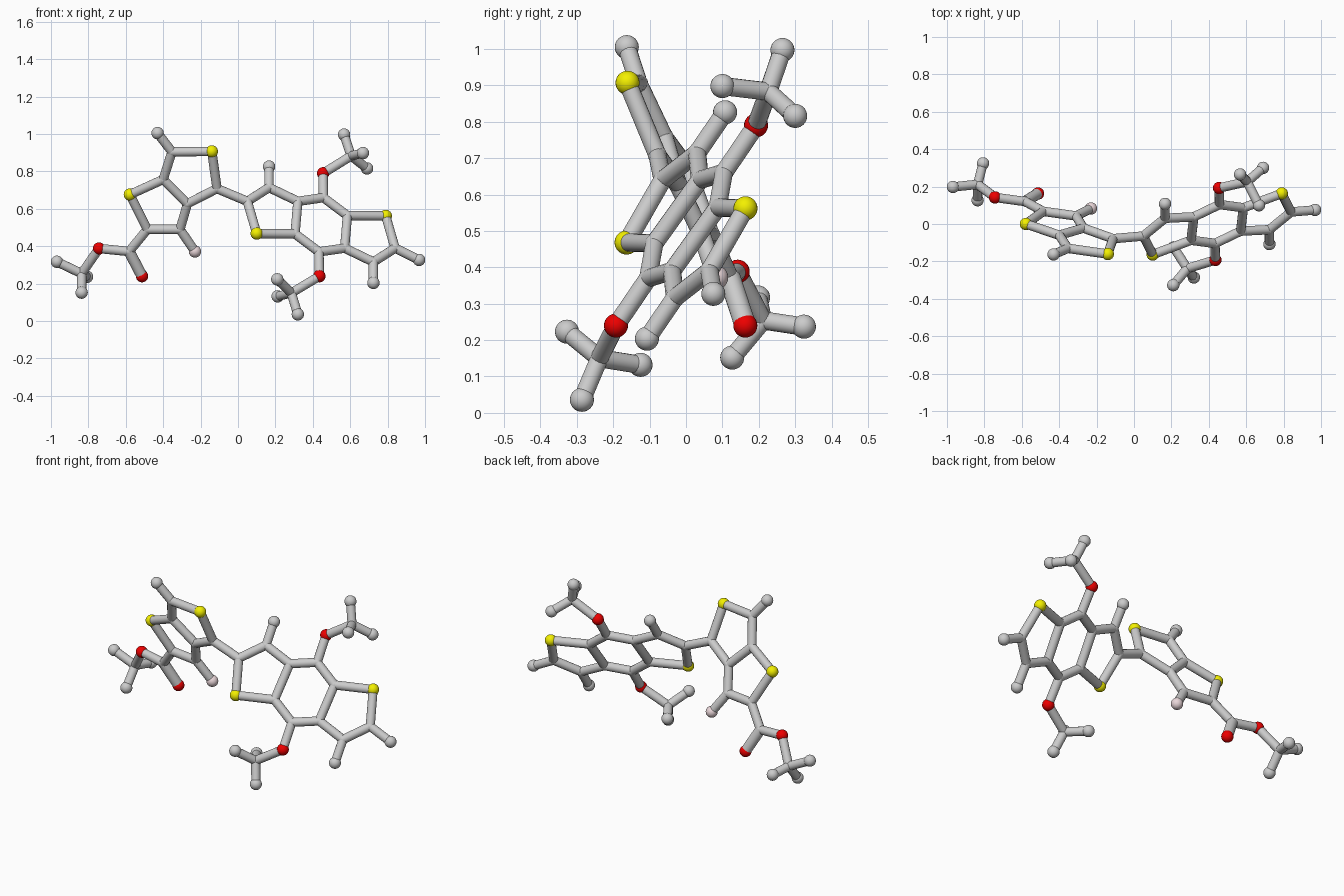
import bpy, bmesh
from mathutils import Vector, Matrix

if "Cube" in bpy.data.objects:
    bpy.data.objects.remove(bpy.data.objects["Cube"])

BALL, STICK = 0.033, 0.025


def material(name, rgb):
    m = bpy.data.materials.new(name)
    m.diffuse_color = (*rgb, 1)
    m.use_nodes = True
    m.node_tree.nodes["Principled BSDF"].inputs["Base Color"].default_value = m.diffuse_color
    return m


YELLOW = material("yellow", (0.9, 0.87, 0.0))
RED = material("red", (0.85, 0.0, 0.0))
PINK = material("pale_pink", (0.82, 0.68, 0.70))


def new_object(name, bm, mat=None):
    for f in bm.faces:
        f.smooth = True
    me = bpy.data.meshes.new(name)
    bm.to_mesh(me)
    bm.free()
    if mat:
        me.materials.append(mat)
    ob = bpy.data.objects.new(name, me)
    bpy.context.collection.objects.link(ob)


def ball(name, p, r=BALL, mat=None):
    bm = bmesh.new()
    bmesh.ops.create_uvsphere(bm, u_segments=24, v_segments=16, radius=r,
                              matrix=Matrix.Translation(p))
    new_object(name, bm, mat)


def stick(name, a, b, r=STICK):
    d = b - a
    bm = bmesh.new()
    rot = d.to_track_quat('Z', 'Y').to_matrix().to_4x4()
    bmesh.ops.create_cone(bm, cap_ends=False, segments=16, radius1=r, radius2=r,
                          depth=d.length, matrix=Matrix.Translation((a + b) / 2) @ rot)
    new_object(name, bm)


atoms = {}


# Each flat ring system lies in a plane, so y follows from x and z
def left_plane(x, z):
    return Vector((x, -0.139 * (x + 0.578) - 0.432 * (z - 0.676), z))


def right_plane(x, z):
    return Vector((x, 0.38 * (x - 0.445) + 0.686 * (z - 0.515), z))


# Left pair of fused five-sided rings
left = dict(end_a=(-0.43, 1.005), c_b=(-0.353, 0.905), sulfur_a=(-0.14, 0.907),
            c_c=(-0.112, 0.708), c_d=(-0.27, 0.628), c_e=(-0.40, 0.757),
            sulfur_b=(-0.578, 0.676), c_f=(-0.485, 0.49), c_g=(-0.31, 0.49),
            pink_h=(-0.23, 0.372))
for k, v in left.items():
    atoms[k] = left_plane(*v)

# Right three-ring core: one half, the other is its point reflection
half = dict(c_j=(0.05, 0.64), c_k=(0.166, 0.714), end_l=(0.166, 0.826),
            c_m=(0.32, 0.64), c_n=(0.305, 0.466), sulfur_c=(0.10, 0.468),
            c_p=(0.457, 0.66), oxygen_q=(0.455, 0.79))
for k, (x, z) in half.items():
    atoms[k] = right_plane(x, z)
    atoms[k + "2"] = right_plane(0.89 - x, 1.03 - z)
atoms["end_r"] = Vector((0.968, 0.075, 0.327))

# Side branches
branches = dict(
    c_ester=(-0.582, 0.12, 0.372), oxygen_s=(-0.513, 0.163, 0.24),
    oxygen_t=(-0.743, 0.142, 0.388),
    c_u=(-0.836, 0.212, 0.254), end_u1=(-0.968, 0.198, 0.317),
    end_u2=(-0.836, 0.127, 0.152), end_u3=(-0.807, 0.324, 0.237),
    c_v=(0.605, 0.226, 0.883), end_v1=(0.567, 0.265, 0.997),
    end_v2=(0.668, 0.10, 0.898), end_v3=(0.69, 0.30, 0.816),
    c_w=(0.285, -0.238, 0.15), end_w1=(0.32, -0.286, 0.036),
    end_w2=(0.212, -0.125, 0.132), end_w3=(0.21, -0.327, 0.223))
for k, v in branches.items():
    atoms[k] = Vector(v)

# Bonds: chains of joined atoms
half_chains = ["c_j c_k c_m c_n sulfur_c c_j", "c_k end_l", "c_m c_p oxygen_q"]
chains = ["end_a c_b sulfur_a c_c c_d c_e c_b", "c_e sulfur_b c_f c_g c_d",
          "c_g pink_h", "c_f c_ester oxygen_t c_u", "c_c c_j", "c_j2 end_r",
          "c_p c_n2", "c_p2 c_n", "oxygen_q c_v", "oxygen_q2 c_w"]
chains += half_chains
chains += [" ".join(n + "2" for n in c.split()) for c in half_chains]
chains += [f"c_{g} end_{g}{i}" for g in "uvw" for i in (1, 2, 3)]
for c in chains:
    names = c.split()
    for a, b in zip(names, names[1:]):
        stick(f"bond_{a}_{b}", atoms[a], atoms[b])
stick("double_bond", atoms["c_ester"], atoms["oxygen_s"], 0.03)

# Atom balls: inner joints only round off the sticks
for k, p in atoms.items():
    if k.startswith("c_"):
        ball("joint_" + k, p, STICK * 1.04)
    else:
        mat = {"sulfur": YELLOW, "oxygen": RED, "pink": PINK}.get(k.split("_")[0])
        ball("atom_" + k, p, BALL, mat)
